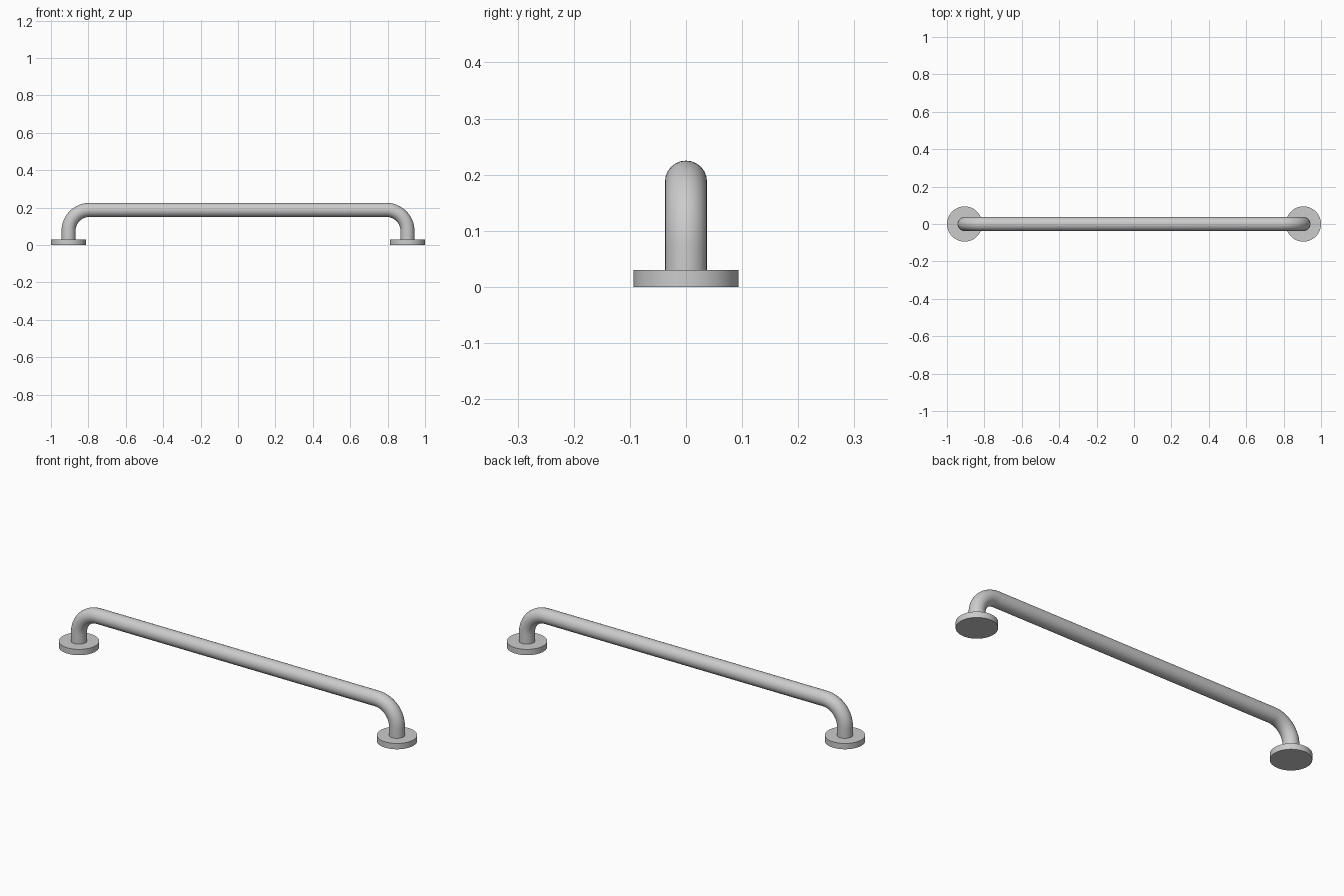
import bpy
from math import sin, cos, pi, radians

if "Cube" in bpy.data.objects:
    bpy.data.objects.remove(bpy.data.objects["Cube"])

POST_X = 0.906      # post and flange centre
AXIS_Z = 0.1875     # height of the bar's centre line
TUBE_R = 0.0375
BEND_R = 0.1125
FLANGE_R, FLANGE_H = 0.094, 0.03


def smooth(obj):
    bpy.ops.object.select_all(action='DESELECT')
    obj.select_set(True)
    bpy.context.view_layer.objects.active = obj
    bpy.ops.object.shade_smooth_by_angle(angle=radians(35))


# Grab bar: one tube swept along post, bend, straight, bend, post
steps = 16
half = [(POST_X, FLANGE_H - 0.005)]
for i in range(steps + 1):
    a = i / steps * pi / 2
    half.append((POST_X - BEND_R + BEND_R * cos(a),
                 AXIS_Z - BEND_R + BEND_R * sin(a)))
path = half + [(-x, z) for x, z in reversed(half)]

curve = bpy.data.curves.new("grab_bar", 'CURVE')
curve.dimensions = '3D'
curve.bevel_depth = TUBE_R
curve.bevel_resolution = 10
curve.use_fill_caps = True
spline = curve.splines.new('POLY')
spline.points.add(len(path) - 1)
for p, (x, z) in zip(spline.points, path):
    p.co = (x, 0, z, 1)
bar = bpy.data.objects.new("grab_bar", curve)
bpy.context.collection.objects.link(bar)
bar.select_set(True)
bpy.context.view_layer.objects.active = bar
bpy.ops.object.convert(target='MESH')
smooth(bpy.context.view_layer.objects.active)

# Round mounting flanges
for name, side in (("left_flange", -1), ("right_flange", 1)):
    bpy.ops.mesh.primitive_cylinder_add(
        vertices=64, radius=FLANGE_R, depth=FLANGE_H,
        location=(side * POST_X, 0, FLANGE_H / 2))
    flange = bpy.context.object
    flange.name = name
    smooth(flange)
